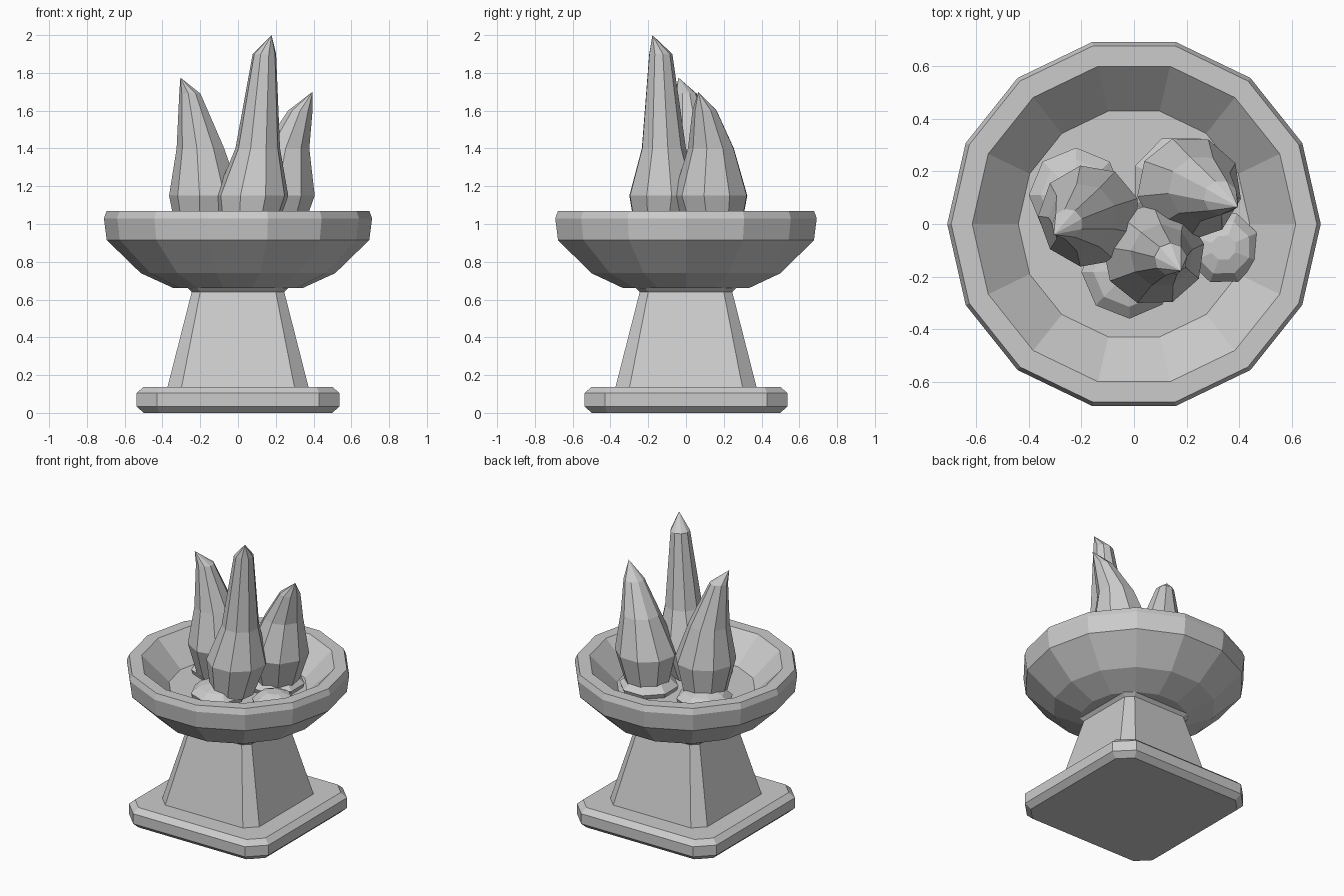
import bpy, bmesh
from math import sin, cos, tau

if "Cube" in bpy.data.objects:
    bpy.data.objects.remove(bpy.data.objects["Cube"], do_unlink=True)

stone = bpy.data.materials.new("grey_stone")
stone.use_nodes = True
GREY = (0.6, 0.6, 0.6, 1)
stone.diffuse_color = GREY
stone.node_tree.nodes["Principled BSDF"].inputs["Base Color"].default_value = GREY


def loft(name, rings):
    """Skin a stack of equal rings; a one-point ring makes a tip."""
    bm = bmesh.new()
    rows = [[bm.verts.new(p) for p in ring] for ring in rings]
    for a, b in zip(rows, rows[1:]):
        for i in range(len(a)):
            j = (i + 1) % len(a)
            if len(b) == 1:
                bm.faces.new((a[i], a[j], b[0]))
            else:
                bm.faces.new((a[i], a[j], b[j], b[i]))
    for row in (rows[0], rows[-1]):
        if len(row) > 2:
            bm.faces.new(row)
    bmesh.ops.recalc_face_normals(bm, faces=bm.faces)
    mesh = bpy.data.meshes.new(name)
    bm.to_mesh(mesh)
    bm.free()
    mesh.materials.append(stone)
    obj = bpy.data.objects.new(name, mesh)
    bpy.context.collection.objects.link(obj)
    return obj


def circle(x, y, z, r, sides, turn=0.0):
    return [(x + r * cos(tau * i / sides + turn),
             y + r * sin(tau * i / sides + turn), z) for i in range(sides)]


def cut_square(half, flat, z):
    """Square with cut corners: half width, half length of the flat side."""
    h, f = half, flat
    return [(x, y, z) for x, y in ((h, -f), (h, f), (f, h), (-f, h),
                                   (-h, f), (-h, -f), (-f, -h), (f, -h))]


# Plinth and tapered pedestal
loft("plinth", [cut_square(*s) for s in
                ((0.5, 0.415, 0), (0.537, 0.43, 0.035),
                 (0.537, 0.43, 0.105), (0.5, 0.415, 0.138))])
loft("pedestal", [cut_square(*s) for s in
                  ((0.375, 0.3, 0.13), (0.245, 0.2, 0.64),
                   (0.265, 0.215, 0.66), (0.265, 0.215, 0.68))])

# Bowl, outside then inside
bowl_profile = ((0.34, 0.66), (0.515, 0.74), (0.695, 0.915), (0.71, 1.03),
                (0.695, 1.07), (0.615, 1.07), (0.44, 0.9))
loft("bowl", [circle(0, 0, z, r, 14) for r, z in bowl_profile])

# Low coals on the bowl floor
coals = {"back_right": (-0.22, 0.11, 0.18), "back_left": (0.18, 0.15, 0.19),
         "front": (-0.02, -0.18, 0.18), "left": (0.34, -0.09, 0.14)}
for i, (side, (x, y, r)) in enumerate(coals.items()):
    loft("coal_" + side, [circle(x, y, z, r * k, 8, 0.4 * i) for z, k in
                          ((0.88, 0.9), (0.93, 1), (0.97, 0.75), (0.99, 0.35))])

# Leaning flames, each given as x, y, z, radius from foot to tip
flames = {
    "front": ((0.05, -0.13, 0.93, 0.14), (0.075, -0.115, 1.15, 0.195),
              (0.105, -0.12, 1.4, 0.12), (0.14, -0.135, 1.9, 0.063),
              (0.178, -0.178, 2.0, 0)),
    "right": ((-0.18, 0.05, 0.93, 0.14), (-0.17, 0.03, 1.15, 0.195),
              (-0.195, 0.025, 1.4, 0.13), (-0.253, 0.0, 1.69, 0.058),
              (-0.305, -0.04, 1.775, 0)),
    "left": ((0.19, 0.15, 0.93, 0.14), (0.21, 0.135, 1.15, 0.2),
             (0.255, 0.135, 1.4, 0.125), (0.33, 0.1, 1.6, 0.066),
             (0.395, 0.065, 1.7, 0)),
}
for i, (side, path) in enumerate(flames.items()):
    rings = [circle(x, y, z, r, 9, 0.2 + 0.15 * i) if r else [(x, y, z)]
             for x, y, z, r in path]
    loft("flame_" + side, rings)
